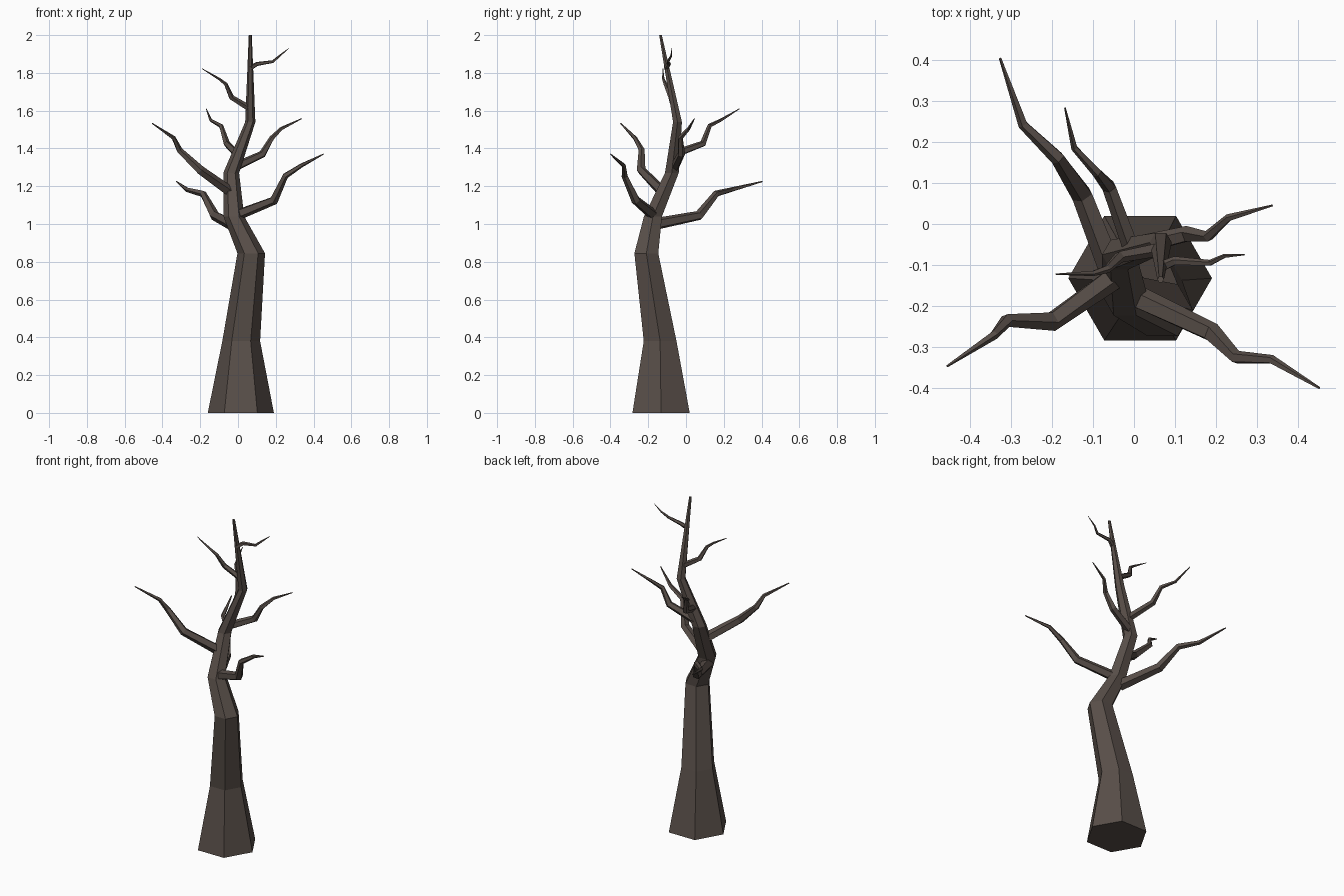
import bpy, bmesh, math
from mathutils import Vector

bark = bpy.data.materials.new("dark brown bark")
bark.diffuse_color = (0.098, 0.077, 0.066, 1)


def limb(name, path, sides, level=False):
    """Faceted tapering tube through (x, y, z, radius) points, capped at both ends."""
    bm = bmesh.new()
    pts = [Vector(p[:3]) for p in path]
    rings = []
    for i, p in enumerate(pts):
        if level:
            u, v = Vector((1, 0, 0)), Vector((0, 1, 0))
        else:
            a = (p - pts[i - 1]).normalized() if i else Vector()
            b = (pts[i + 1] - p).normalized() if i < len(pts) - 1 else Vector()
            t = (a + b).normalized()
            u = Vector((0, 0, 1)).cross(t).normalized()
            v = t.cross(u)
        r = path[i][3]
        rings.append([bm.verts.new(p + r * (math.cos(k * math.tau / sides) * u
                                            + math.sin(k * math.tau / sides) * v))
                      for k in range(sides)])
    for lo, hi in zip(rings, rings[1:]):
        for k in range(sides):
            n = (k + 1) % sides
            bm.faces.new((lo[k], lo[n], hi[n], hi[k]))
    bm.faces.new(rings[0][::-1])
    bm.faces.new(rings[-1])
    bmesh.ops.recalc_face_normals(bm, faces=bm.faces)
    me = bpy.data.meshes.new(name)
    bm.to_mesh(me)
    bm.free()
    me.materials.append(bark)
    bpy.context.collection.objects.link(bpy.data.objects.new(name, me))


# Crooked six-sided trunk
limb("trunk", [(0.015, -0.132, 0, 0.175), (0.017, -0.137, 0.38, 0.1),
               (0.07, -0.21, 0.845, 0.073), (-0.022, -0.175, 1.04, 0.055),
               (-0.036, -0.075, 1.27, 0.042), (0.065, -0.045, 1.54, 0.027),
               (0.065, -0.135, 2.0, 0.008)], 6, level=True)

# Branches: thickness at the root, then the path from root to tip
branches = {
    "lower_right_branch": (0.03, [(0, -0.175, 1.05), (0.19, -0.265, 1.125), (0.25, -0.325, 1.255),
                                  (0.335, -0.33, 1.31), (0.452, -0.4, 1.37)]),
    "middle_left_branch": (0.03, [(-0.035, -0.12, 1.165), (-0.2, -0.237, 1.285), (-0.31, -0.235, 1.39),
                                  (-0.34, -0.27, 1.455), (-0.455, -0.346, 1.533)]),
    "lower_back_branch": (0.033, [(-0.035, -0.16, 1.0), (-0.125, 0.07, 1.045), (-0.185, 0.16, 1.16),
                                  (-0.27, 0.242, 1.182), (-0.326, 0.404, 1.225)]),
    "upper_back_branch": (0.022, [(-0.005, -0.06, 1.37), (-0.06, 0.09, 1.425), (-0.09, 0.125, 1.52),
                                  (-0.145, 0.185, 1.55), (-0.168, 0.283, 1.61)]),
    "middle_right_branch": (0.025, [(-0.02, -0.06, 1.3), (0.13, -0.025, 1.37), (0.18, -0.03, 1.455),
                                    (0.23, 0.015, 1.505), (0.337, 0.045, 1.558)]),
    "upper_left_branch": (0.018, [(0.065, -0.06, 1.61), (-0.035, -0.08, 1.67), (-0.065, -0.11, 1.74),
                                  (-0.1, -0.12, 1.768), (-0.19, -0.122, 1.822)]),
    "upper_right_branch": (0.014, [(0.065, -0.105, 1.825), (0.1, -0.09, 1.847), (0.185, -0.095, 1.86),
                                   (0.22, -0.078, 1.89), (0.269, -0.075, 1.93)]),
}
taper = (1.0, 0.82, 0.56, 0.38, 0.1)
for name, (radius, path) in branches.items():
    limb(name, [(*p, radius * t) for p, t in zip(path, taper)], 5)
